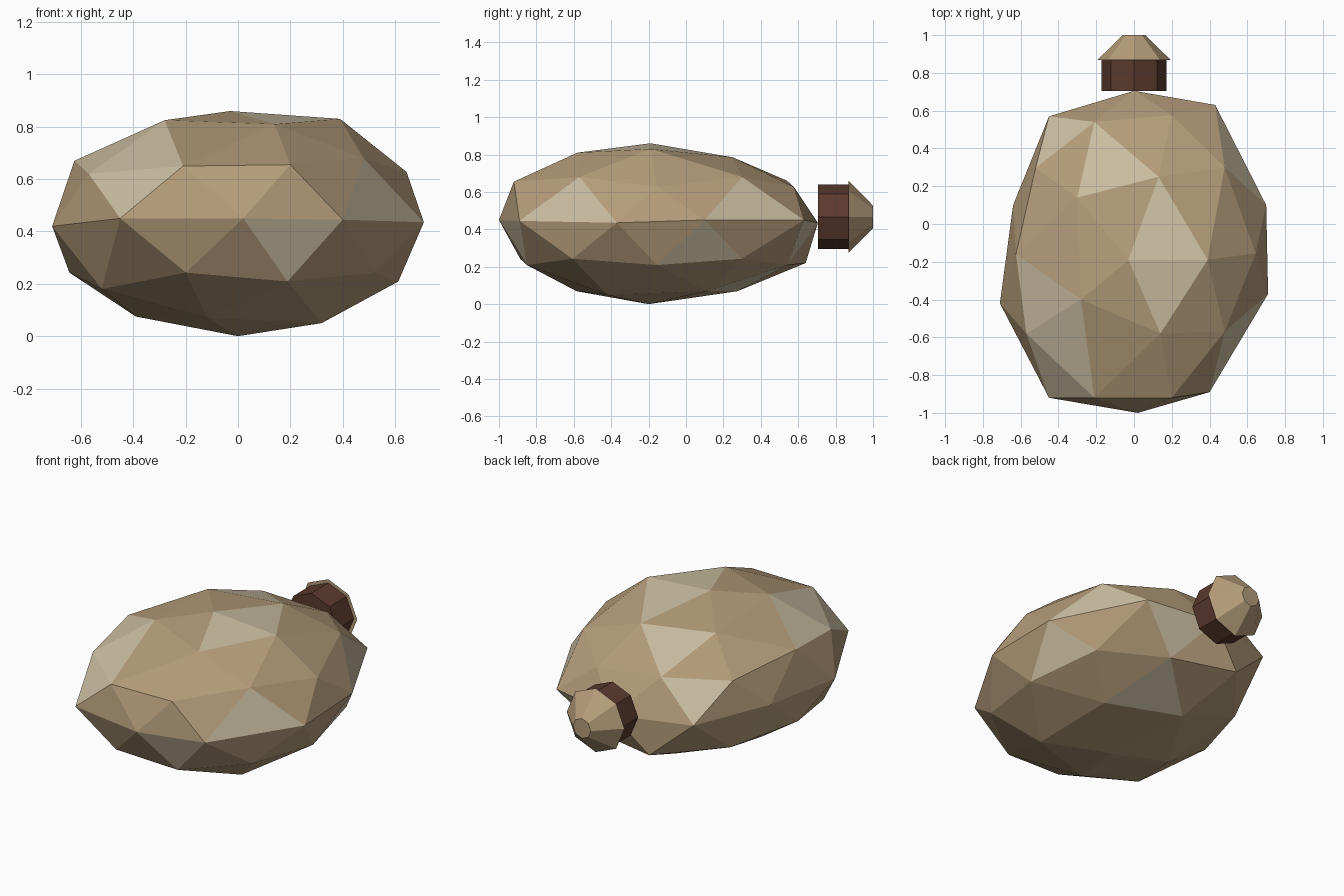
import bpy, bmesh, math
from mathutils import Matrix, Vector

if "Cube" in bpy.data.objects:
    bpy.data.objects.remove(bpy.data.objects["Cube"])


def material(name, rgb):
    m = bpy.data.materials.new(name)
    m.diffuse_color = (*rgb, 1)
    m.use_nodes = True
    m.node_tree.nodes["Principled BSDF"].inputs["Base Color"].default_value = m.diffuse_color
    return m


tan = material("tan hide", (0.46, 0.335, 0.195))
pale = material("pale hide patch", (0.60, 0.52, 0.36))
brown = material("brown binding", (0.105, 0.042, 0.027))


def finish(bm, name, mats):
    bmesh.ops.recalc_face_normals(bm, faces=bm.faces)
    mesh = bpy.data.meshes.new(name)
    bm.to_mesh(mesh)
    bm.free()
    for m in mats:
        mesh.materials.append(m)
    ob = bpy.data.objects.new(name, mesh)
    bpy.context.collection.objects.link(ob)
    return ob


# Sack body: faceted ball, squashed, with some corners pulled out of true
bm = bmesh.new()
bmesh.ops.create_icosphere(bm, subdivisions=2, radius=1)
for v in bm.verts:
    v.co = Vector((v.co.x * 0.72, v.co.y * 0.86 - 0.155, v.co.z * 0.43 + 0.435))
corners = [
    (-.71, -.42, .42), (.71, -.37, .435), (.70, .10, .45), (-.64, .10, .44),
    (-.45, .57, .44), (.43, .63, .45), (-.45, -.92, .45), (.40, -.89, .445),
    (.02, -1, .45), (-.03, -.19, .86), (-.28, -.40, .825), (.39, -.19, .83),
    (.14, -.58, .81), (.13, .25, .785), (-.30, .14, .80), (-.21, -.92, .65),
    (.20, -.92, .655), (-.57, -.58, .62), (.48, -.57, .68), (.48, .30, .68),
    (-.625, -.16, .67), (-.21, .54, .66), (0, -.2, 0), (-.52, -.58, .18),
    (-.2, .64, .22), (.32, -.42, .05), (-.39, -.17, .075)]
start = [(v, v.co.copy()) for v in bm.verts]
for c in map(Vector, corners):
    min(start, key=lambda s: (s[1] - c).length)[0].co = c

# Pale patches: the facets nearest to these spots
patches = [
    (.16, -.04, .82), (.17, -.32, .83), (-.13, .31, .74), (-.40, .47, .59),
    (-.49, -.38, .70), (-.35, -.63, .71), (-.41, -.80, .57), (.54, -.61, .52),
    (.54, .34, .52), (.22, -.93, .36), (.60, .09, .30), (.21, .62, .37),
    (.12, .32, .12)]
for p in map(Vector, patches):
    f = min(bm.faces, key=lambda f: (f.calc_center_median() - p).length)
    f.material_index = 1
finish(bm, "sack_body", [tan, pale])


# Neck parts: eight-sided cones along y
def ring(name, y0, y1, r0, r1, mat):
    bm = bmesh.new()
    place = Matrix.Translation((0, (y0 + y1) / 2, 0.467)) @ Matrix.Rotation(-math.pi / 2, 4, 'X')
    bmesh.ops.create_cone(bm, cap_ends=True, segments=8, radius1=r0, radius2=r1,
                          depth=y1 - y0, matrix=place)
    finish(bm, name, [mat])


ring("neck_binding", 0.705, 0.868, 0.172, 0.172, brown)
ring("sack_mouth", 0.868, 1.0, 0.194, 0.06, tan)
